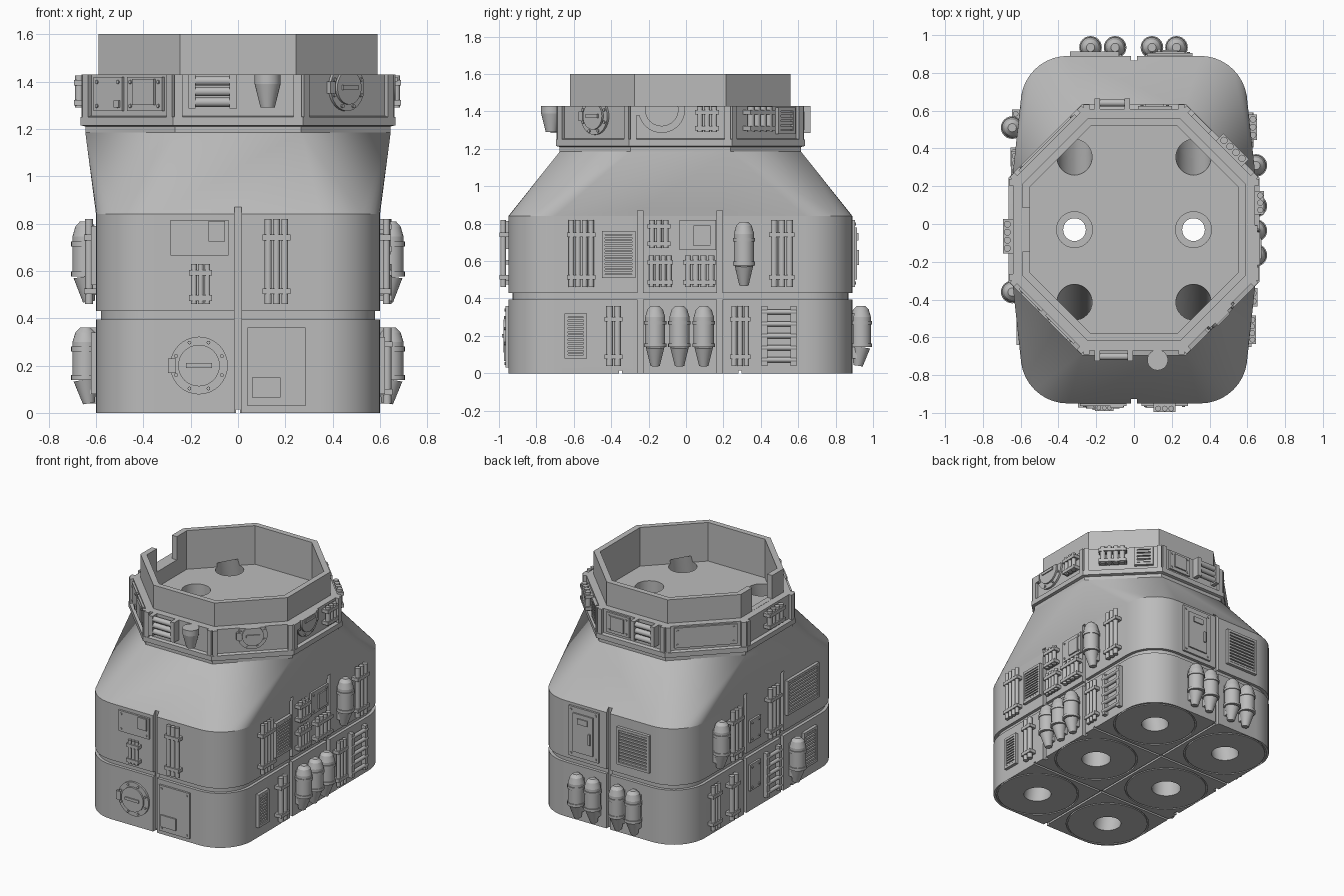
import bpy, bmesh
from math import radians, cos, sin, pi
from mathutils import Matrix, Vector

if "Cube" in bpy.data.objects:
    bpy.data.objects.remove(bpy.data.objects["Cube"])

CY = -0.03            # centre line of the hull in y
GREY = (0.5, 0.5, 0.5, 1)
mat = bpy.data.materials.new("plain grey")
mat.use_nodes = True
mat.diffuse_color = GREY
mat.node_tree.nodes["Principled BSDF"].inputs["Base Color"].default_value = GREY


def finish(name, bm):
    bmesh.ops.recalc_face_normals(bm, faces=bm.faces)
    me = bpy.data.meshes.new(name)
    bm.to_mesh(me)
    bm.free()
    me.materials.append(mat)
    me.shade_smooth()
    me.set_sharp_from_angle(angle=radians(28))
    ob = bpy.data.objects.new(name, me)
    bpy.context.collection.objects.link(ob)
    return ob


def loft(name, rings):
    bm = bmesh.new()
    loops = [[bm.verts.new(p) for p in ring] for ring in rings]
    n = len(loops[0])
    for a, b in zip(loops, loops[1:]):
        for i in range(n):
            j = (i + 1) % n
            bm.faces.new((a[i], a[j], b[j], b[i]))
    bm.faces.new(loops[0])
    bm.faces.new(loops[-1])
    return finish(name, bm)


def rounded(inset, z, hx=0.6, hy=0.92, r=0.25, seg=10):
    pts = []
    for k, (sx, sy) in enumerate(((1, 1), (-1, 1), (-1, -1), (1, -1))):
        for i in range(seg + 1):
            a = (k + i / seg) * pi / 2
            pts.append((sx * (hx - r) + (r - inset) * cos(a),
                        CY + sy * (hy - r) + (r - inset) * sin(a), z))
    return pts


def octagon(apothem, z):
    r = apothem / cos(pi / 8)
    return [(r * cos(pi / 8 + k * pi / 4), CY + r * sin(pi / 8 + k * pi / 4), z) for k in range(8)]


# Local helpers: u runs along a wall, d is the distance out of it, z is up
def box(bm, F, u0, u1, z0, z1, d1, d0=-0.01):
    M = Matrix.Translation(((u0 + u1) / 2, -(d0 + d1) / 2, (z0 + z1) / 2))
    bmesh.ops.create_cube(bm, size=1, matrix=F @ M @ Matrix.Diagonal((u1 - u0, d1 - d0, z1 - z0, 1)))


def rod(bm, a, b, r0, r1=None, seg=14, F=Matrix()):
    a, b = Vector(a), Vector(b)
    M = Matrix.Translation((a + b) / 2) @ (b - a).to_track_quat('Z', 'Y').to_matrix().to_4x4()
    bmesh.ops.create_cone(bm, cap_ends=True, segments=seg, radius1=r0,
                          radius2=r0 if r1 is None else r1, depth=(b - a).length, matrix=F @ M)


def pipes(name, F, u0, u1, z0, z1, n=3, flat=False):
    bm = bmesh.new()
    span = (z1 - z0) if flat else (u1 - u0)
    r = span / n * 0.43
    d = r + 0.012
    for i in range(n):
        t = (i + 0.5) / n * span
        if flat:
            rod(bm, (u0, -d, z0 + t), (u1, -d, z0 + t), r, F=F)
        else:
            rod(bm, (u0 + t, -d, z0), (u0 + t, -d, z1), r, F=F)
    for t in (0.15, 0.78):
        if flat:
            u = u0 if t < 0.5 else u1 - 0.03
            box(bm, F, u, u + 0.03, z0 - 0.005, z1 + 0.005, 2 * r + 0.016)
        else:
            z = z0 + t * (z1 - z0)
            box(bm, F, u0 - 0.006, u1 + 0.006, z - 0.012, z + 0.012, 2 * r + 0.016)
    finish(name, bm)


def panel(name, F, u0, u1, z0, z1, inset=None):
    bm = bmesh.new()
    box(bm, F, u0, u1, z0, z1, 0.014)
    for u in (u0 + 0.022, u1 - 0.022):
        for z in (z0 + 0.022, z1 - 0.022):
            rod(bm, (u, 0, z), (u, -0.02, z), 0.008, seg=8, F=F)
    if inset:
        box(bm, F, *inset, 0.024)
    finish(name, bm)


def grill(name, F, u0, u1, z0, z1, n=9):
    bm = bmesh.new()
    b = 0.018
    box(bm, F, u0, u1, z0, z1, 0.006)
    for a in ((u0, u0 + b, z0, z1), (u1 - b, u1, z0, z1), (u0, u1, z0, z0 + b), (u0, u1, z1 - b, z1)):
        box(bm, F, *a, 0.022)
    step = (z1 - z0 - 2 * b) / n
    for i in range(n):
        z = z0 + b + i * step
        box(bm, F, u0 + b, u1 - b, z + step * 0.2, z + step * 0.8, 0.018)
    finish(name, bm)


def ladder(name, F, u0, u1, z0, z1, n=5):
    bm = bmesh.new()
    for u in (u0, u1 - 0.03):
        box(bm, F, u, u + 0.03, z0, z1, 0.03)
    for i in range(n):
        z = z0 + (i + 0.5) / n * (z1 - z0)
        rod(bm, (u0, -0.02, z), (u1, -0.02, z), 0.014, F=F)
    finish(name, bm)


def bottle(name, F, u, z0, s=1.0):
    bm = bmesh.new()
    for za, zb, ra, rb in ((0, 0.1, 0.025, 0.05), (0.1, 0.26, 0.054, 0.054), (0.1, 0.12, 0.06, 0.06),
                           (0.22, 0.24, 0.06, 0.06), (0.26, 0.3, 0.054, 0.042), (0.3, 0.32, 0.042, 0.022)):
        rod(bm, (u, -0.045 if za else -0.03, z0 + za * s), (u, -0.045, z0 + zb * s), ra, rb, 24, F)
    box(bm, F, u - 0.035, u + 0.035, z0 + 0.04, z0 + 0.28, 0.025)
    finish(name, bm)


def hatch(name, F, u, z, r, clip=9):
    bm = bmesh.new()
    rod(bm, (u, 0.01, z), (u, -0.014, z), r, seg=32, F=F)
    rod(bm, (u, 0, z), (u, -0.026, z), r * 0.72, seg=32, F=F)
    box(bm, F, u - r * 0.45, u + r * 0.45, z - 0.01, z + 0.01, 0.034)
    box(bm, F, u - r * 1.08, u - r * 0.8, z - r * 0.25, z + r * 0.25, 0.022)
    for k in range(8):
        a = (k + 0.5) * pi / 4
        p = (u + r * 0.86 * cos(a), z + r * 0.86 * sin(a))
        rod(bm, (p[0], 0, p[1]), (p[0], -0.022, p[1]), 0.008, seg=8, F=F)
    bmesh.ops.bisect_plane(bm, geom=bm.verts[:] + bm.edges[:] + bm.faces[:], plane_co=(0, 0, clip),
                           plane_no=(0, 0, 1), clear_outer=True)
    bmesh.ops.holes_fill(bm, edges=[e for e in bm.edges if e.is_boundary])
    finish(name, bm)


# Hull, shoulder and collar
hull = loft("hull", [rounded(i, z) for i, z in
                     ((0, 0), (0, 0.395), (0.022, 0.395), (0.022, 0.43), (0, 0.43), (0, 0.84))])
bm = bmesh.new()
for p in rounded(0, 0.84) + octagon(0.645, 1.185):
    bm.verts.new(p)
bmesh.ops.convex_hull(bm, input=bm.verts)
shoulder = finish("shoulder", bm)
collar = loft("collar", [octagon(r, z) for r, z in (
    (0.645, 1.185), (0.645, 1.21), (0.665, 1.215), (0.665, 1.25), (0.64, 1.255), (0.64, 1.43),
    (0.59, 1.43), (0.59, 1.6), (0.55, 1.6), (0.55, 1.32))])

# Cutters: seams, shafts, underside rings and the rim notch
cuts = []


def cutter(targets, build):
    bm = bmesh.new()
    build(bm)
    cuts.append((targets, finish("cutter", bm)))


def cut_box(targets, x0, x1, y0, y1, z0, z1):
    cutter(targets, lambda bm: box(bm, Matrix(), x0, x1, z0, z1, -y0, -y1))


for y in (CY - 0.92, CY + 0.92):
    cut_box((hull, shoulder), -0.015, 0.015, y - 0.03, y + 0.03, -0.1, 0.87)
for x in (-0.6, 0.6):
    for y in (-0.245, 0.18):
        cut_box((hull, shoulder), x - 0.025, x + 0.025, y - 0.015, y + 0.015, -0.1, 0.87)
cut_box((hull,), -0.008, 0.008, -1.2, 1.2, -0.1, 0.014)
for y in (-0.35, 0.29):
    cut_box((hull,), -0.9, 0.9, y - 0.008, y + 0.008, -0.1, 0.014)
cut_box((collar,), -0.7, -0.5, -0.145, 0.085, 1.431, 1.8)
for x in (-0.315, 0.315):
    for s in (-1, 0, 1):
        y = CY + s * 0.63
        if s:
            cutter((hull, shoulder, collar), lambda bm: rod(
                bm, (x, y + s * 0.01, -0.05), (x, CY + s * 0.378, 1.35), 0.093, seg=32))
        else:
            for z0, z1, r in ((-0.1, 0.45, 0.1), (0.4, 0.6, 0.06), (0.55, 1.4, 0.095)):
                cutter((hull, shoulder, collar), lambda bm: rod(bm, (x, y, z0), (x, y, z1), r, seg=32))

        def ring(bm):
            c = [[bm.verts.new((x + r * cos(a * pi / 24), y + r * sin(a * pi / 24), z)) for a in range(48)]
                 for r, z in ((0.275, -0.05), (0.285, -0.05), (0.285, 0.01), (0.275, 0.01))]
            for k in range(4):
                for i in range(48):
                    j, m = (i + 1) % 48, (k + 1) % 4
                    bm.faces.new((c[k][i], c[k][j], c[m][j], c[m][i]))
        cutter((hull,), ring)
for targets, tool in cuts:
    for ob in targets:
        mod = ob.modifiers.new("cut", 'BOOLEAN')
        mod.operation, mod.solver, mod.object = 'DIFFERENCE', 'EXACT', tool
bpy.context.view_layer.update()
for ob in (hull, shoulder, collar):
    me = bpy.data.meshes.new_from_object(ob.evaluated_get(bpy.context.evaluated_depsgraph_get()))
    ob.modifiers.clear()
    ob.data = me
    me.set_sharp_from_angle(angle=radians(28))
for _, tool in cuts:
    bpy.data.objects.remove(tool)


def frame(x, y, deg):
    return Matrix.Translation((x, y, 0)) @ Matrix.Rotation(radians(deg), 4, 'Z')


FRONT, RIGHT = frame(0, CY - 0.92, 0), frame(0.6, 0, 90)
BACK, LEFT = frame(0, CY + 0.92, 180), frame(-0.6, 0, -90)
LO, LT, UP, UT = 0.04, 0.36, 0.46, 0.82   # bottom and top of the lower and upper rows

# Front wall
panel("front_upper_panel", FRONT, -0.285, -0.04, 0.665, 0.815, (-0.125, -0.055, 0.725, 0.81))
pipes("front_short_pipes", FRONT, -0.2, -0.115, UP, 0.63)
pipes("front_long_pipes", FRONT, 0.11, 0.215, UP, UT)
hatch("front_round_hatch", FRONT, -0.165, 0.2, 0.122)
panel("front_lower_panel", FRONT, 0.04, 0.285, 0.03, LT, (0.06, 0.18, 0.065, 0.15))

# Wall at +x
pipes("east_pipes_a", RIGHT, -0.63, -0.49, UP, UT, 4)
grill("east_upper_vent", RIGHT, -0.45, -0.27, 0.51, 0.76, 11)
pipes("east_pipes_b", RIGHT, -0.2, -0.09, 0.67, UT)
pipes("east_pipes_c", RIGHT, -0.2, -0.075, UP, 0.63, 4)
panel("east_panel", RIGHT, -0.035, 0.16, 0.66, UT, (0.04, 0.13, 0.68, 0.79))
pipes("east_pipes_d", RIGHT, -0.01, 0.155, UP, 0.63, 4)
bottle("east_upper_bottle", RIGHT, 0.31, 0.47, 1.06)
pipes("east_pipes_e", RIGHT, 0.45, 0.575, UP, UT)
grill("east_lower_vent", RIGHT, -0.65, -0.53, 0.08, 0.32, 10)
pipes("east_single_pipe", RIGHT, -0.43, -0.345, LO, LT, 2)
for i, y in enumerate((-0.165, -0.035, 0.095)):
    bottle(f"east_lower_bottle_{i}", RIGHT, y, LO)
pipes("east_pipes_f", RIGHT, 0.24, 0.34, LO, LT)
ladder("east_ladder", RIGHT, 0.405, 0.59, LO, LT)

# Back wall
panel("back_door", BACK, -0.31, -0.07, UP, UT, (-0.27, -0.11, 0.5, 0.78))
bm = bmesh.new()
box(bm, BACK, -0.23, -0.15, 0.71, 0.75, 0.032)
box(bm, BACK, -0.14, -0.125, 0.58, 0.66, 0.036)
finish("back_door_window_and_handle", bm)
grill("back_vent", BACK, 0.08, 0.34, 0.5, 0.77, 10)
for i, x in enumerate((-0.225, -0.095, 0.1, 0.23)):
    bottle(f"back_bottle_{i}", BACK, x, LO)

# Wall at -x
bottle("west_upper_bottle", LEFT, -0.51, 0.47, 1.06)
pipes("west_pipes_a", LEFT, -0.38, -0.26, UP, UT)
panel("west_upper_panel", LEFT, -0.14, -0.02, 0.5, 0.66)
pipes("west_pipes_b", LEFT, 0.05, 0.17, UP, UT)
grill("west_upper_vent", LEFT, 0.28, 0.64, 0.54, 0.79, 9)
pipes("west_pipes_c", LEFT, -0.6, -0.5, LO, LT)
pipes("west_pipes_d", LEFT, -0.4, -0.31, LO, LT, 2)
panel("west_lower_panel", LEFT, -0.14, -0.02, 0.15, 0.34)
ladder("west_ladder", LEFT, 0.03, 0.2, LO, LT)
bottle("west_lower_bottle", LEFT, 0.36, LO)
grill("west_lower_vent", LEFT, 0.47, 0.62, 0.08, 0.34)

# Collar faces, counted from the front towards +x
C = [frame(0, CY, 45 * k) @ Matrix.Translation((0, -0.64, 0)) for k in range(8)]
bm = bmesh.new()
for F in C:
    for s in (-1, 1):
        box(bm, F, min(s * 0.235, s * 0.268), max(s * 0.235, s * 0.268), 1.25, 1.43, 0.022)
finish("collar_corner_posts", bm)
pipes("collar_front_rails", C[0], -0.21, -0.005, 1.29, 1.425, 3, True)
bm = bmesh.new()
rod(bm, (0.125, -0.05, 1.29), (0.125, -0.05, 1.39), 0.03, 0.055, 24, C[0])
rod(bm, (0.125, -0.05, 1.39), (0.125, -0.05, 1.43), 0.055, None, 24, C[0])
finish("collar_front_funnel", bm)
hatch("collar_bolted_hatch", C[1], 0, 1.375, 0.1, 1.43)
hatch("collar_half_hatch", C[2], -0.1, 1.41, 0.125, 1.43)
pipes("collar_east_pipes", C[2], 0.085, 0.2, 1.29, 1.425)
pipes("collar_diagonal_pipes", C[3], -0.16, 0.02, 1.29, 1.425, 4)
grill("collar_diagonal_vent", C[3], 0.08, 0.21, 1.28, 1.42, 4)
panel("collar_back_panel", C[4], -0.2, -0.02, 1.275, 1.42, (-0.16, -0.06, 1.3, 1.4))
pipes("collar_back_rails", C[4], 0.02, 0.21, 1.29, 1.425, 3, True)
panel("collar_wide_panel", C[5], -0.21, 0.21, 1.275, 1.42)
pipes("collar_west_pipes", C[6], -0.05, 0.12, 1.29, 1.425, 4)
panel("collar_panel_a", C[7], -0.21, -0.04, 1.275, 1.42, (-0.08, -0.05, 1.29, 1.32))
panel("collar_panel_b", C[7], -0.01, 0.2, 1.275, 1.42, (0.03, 0.16, 1.3, 1.41))
